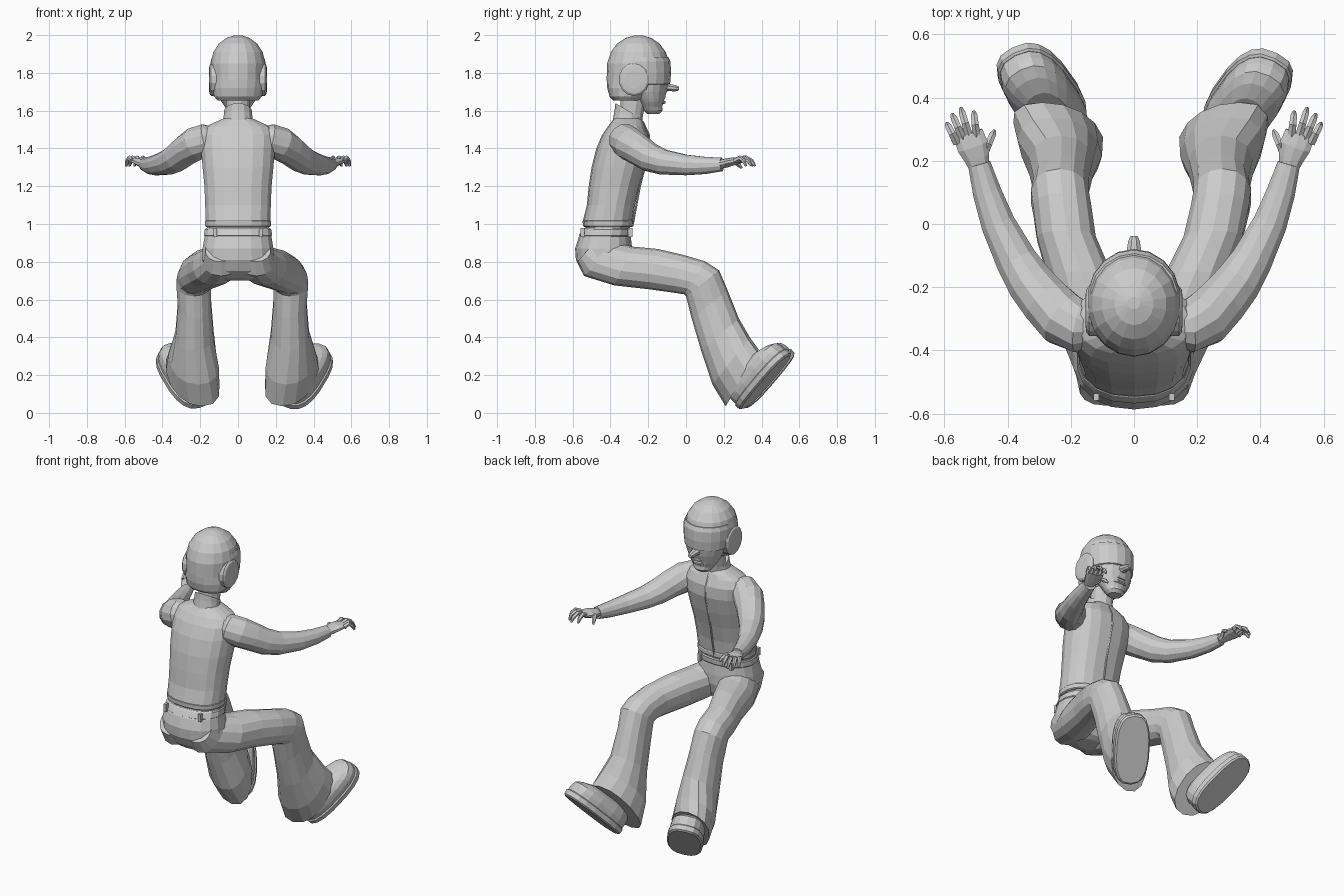
import bpy, bmesh, math
from mathutils import Vector as V


def ellipse(c, u, v, n=14, p=1.0):
    """Ring of points; p below 1 squares the section off."""
    c, u, v = V(c), V(u), V(v)
    out = []
    for i in range(n):
        a = 2 * math.pi * (i + 0.5) / n
        ca, sa = math.cos(a), math.sin(a)
        out.append(c + u * math.copysign(abs(ca) ** p, ca) + v * math.copysign(abs(sa) ** p, sa))
    return out


def loft(name, rings):
    bm = bmesh.new()
    vs = [[bm.verts.new(p) for p in r] for r in rings]
    n = len(rings[0])
    for a, b in zip(vs, vs[1:]):
        for i in range(n):
            j = (i + 1) % n
            bm.faces.new((a[i], a[j], b[j], b[i]))
    bm.faces.new(vs[0])
    bm.faces.new(vs[-1])
    bmesh.ops.recalc_face_normals(bm, faces=bm.faces)
    me = bpy.data.meshes.new(name)
    bm.to_mesh(me)
    bm.free()
    ob = bpy.data.objects.new(name, me)
    bpy.context.collection.objects.link(ob)
    return ob


def stack(name, rows, n=16, p=1.0):
    """Horizontal rings given as (z, back y, front y, half width)."""
    return loft(name, [ellipse((0, (b + f) / 2, z), (w, 0, 0), (0, (f - b) / 2, 0), n, p)
                       for z, b, f, w in rows])


def tube(name, pts, radii, n=10):
    """Tube along points; a radius may be a (wide, tall) pair."""
    pts = [V(p) for p in pts]
    rings = []
    for i, p in enumerate(pts):
        t = (pts[min(i + 1, len(pts) - 1)] - pts[max(i - 1, 0)]).normalized()
        up = V((0, 0, 1)) if abs(t.z) < 0.95 else V((0, 1, 0))
        s = t.cross(up).normalized()
        r = radii[i]
        a, b = r if isinstance(r, tuple) else (r, r)
        rings.append(ellipse(p, s * a, s.cross(t) * b, n))
    return loft(name, rings)


# torso, jacket hem, pelvis, waistband
stack("torso", [(.975, -.53, -.30, .165), (1.02, -.545, -.28, .174), (1.1, -.525, -.27, .176),
                (1.2, -.515, -.245, .18), (1.3, -.50, -.215, .19), (1.4, -.475, -.192, .198),
                (1.47, -.445, -.195, .2), (1.515, -.415, -.215, .175), (1.54, -.395, -.225, .12),
                (1.56, -.38, -.24, .075)], 18, .85)
stack("jacket_hem", [(.985, -.54, -.285, .172), (.99, -.546, -.278, .177),
                     (1.015, -.547, -.277, .177), (1.02, -.54, -.28, .172)], 18, .85)
stack("pelvis", [(.98, -.535, -.292, .17), (.93, -.568, -.292, .18), (.87, -.587, -.285, .19),
                 (.81, -.583, -.285, .192), (.75, -.553, -.30, .165), (.715, -.51, -.32, .125),
                 (.70, -.46, -.35, .07)], 18, .9)
stack("waistband", [(.935, -.56, -.29, .178), (.94, -.568, -.285, .183), (.97, -.55, -.283, .179),
                    (.975, -.54, -.29, .174)], 18, .88)
for k, (x, y) in enumerate([(.12, -.548), (-.12, -.548), (.11, -.295), (-.11, -.295)]):
    tube("belt_loop_%d" % k, [(x, y, .93), (x, y, .978)], [(.012, .016)] * 2, 4)
tube("front_zip", [(0, -.281, 1.0), (0, -.244, 1.2), (0, -.192, 1.4), (0, -.195, 1.47), (0, -.228, 1.54)],
     [.005] * 5, 6)

# neck and slanted collar
stack("neck", [(1.5, -.36, -.235, .066), (1.58, -.35, -.225, .064), (1.69, -.35, -.2, .068)], 12)
loft("collar", [ellipse((0, -.31, 1.53), (.085, 0, 0), (0, .08, -.01)),
                ellipse((0, -.305, 1.57), (.077, 0, 0), (0, .073, -.03)),
                ellipse((0, -.302, 1.597), (.074, 0, 0), (0, .072, -.043)),
                ellipse((0, -.30, 1.59), (.066, 0, 0), (0, .062, -.04))])

# helmet, flush visor, ear pads, face
stack("helmet", [(1.655, -.385, -.24, .11), (1.675, -.405, -.21, .128), (1.72, -.417, -.17, .137),
                 (1.765, -.42, -.10, .143), (1.85, -.418, -.088, .147), (1.91, -.398, -.107, .133),
                 (1.955, -.365, -.14, .103), (1.985, -.32, -.185, .062), (1.999, -.27, -.23, .02)], 18)
stack("visor", [(1.738, -.36, -.095, .132), (1.742, -.38, -.084, .141), (1.80, -.39, -.079, .147),
                (1.86, -.39, -.082, .147), (1.885, -.37, -.094, .139)], 18)
for s, side in ((1, "right"), (-1, "left")):
    loft(side + "_ear_pad", [ellipse((s * x, -.275, 1.765), (0, r * .92, 0), (0, 0, r), 14)
                             for x, r in ((.09, .088), (.142, .088), (.151, .076), (.154, .05))])
stack("face", [(1.755, -.30, -.09, .125), (1.70, -.29, -.10, .112), (1.665, -.265, -.112, .098),
               (1.645, -.25, -.118, .088), (1.62, -.235, -.125, .07), (1.60, -.225, -.122, .058),
               (1.582, -.205, -.14, .04)])
tube("nose", [(0, -.12, 1.725), (0, -.085, 1.722), (0, -.055, 1.718), (0, -.038, 1.717)],
     [(.034, .026), (.025, .02), (.02, .018), (.012, .011)], 8)
for nm, z in (("upper_lip", 1.672), ("lower_lip", 1.645)):
    tube(nm, [(-.045, -.133, z), (-.02, -.117, z), (.02, -.117, z), (.045, -.133, z)],
         [.004, .01, .01, .004], 6)


def arm(s, side):
    tube(side + "_arm", [(s * x, y, z) for x, y, z in
         [(.10, -.325, 1.455), (.17, -.325, 1.447), (.225, -.30, 1.425), (.275, -.25, 1.392),
          (.325, -.19, 1.352), (.37, -.12, 1.327), (.43, 0, 1.312), (.465, .1, 1.31), (.49, .19, 1.315)]],
         [.055, .085, .089, .083, .077, .068, .056, .047, .037], 12)
    tube(side + "_palm", [(s * .488, .17, 1.315), (s * .498, .21, 1.322), (s * .51, .245, 1.33),
                          (s * .525, .285, 1.335)],
         [(.031, .024), (.042, .024), (.052, .022), (.05, .015)], 10)
    # base and tip of each finger, thumb last
    fingers = [(.561, .258, .592, .318), (.543, .272, .575, .347), (.523, .28, .548, .366),
               (.499, .28, .507, .355), (.475, .22, .442, .295)]
    for k, (x0, y0, x1, y1) in enumerate(fingers):
        drop = .0 if k < 4 else .02
        tube("%s_finger_%d" % (side, k), [
            (s * x0, y0, 1.335 - drop), (s * (x0 + (x1 - x0) * .45), y0 + (y1 - y0) * .45, 1.35 - drop),
            (s * (x0 + (x1 - x0) * .8), y0 + (y1 - y0) * .8, 1.333 - drop), (s * x1, y1, 1.307 - drop * .5)],
            [.015, .013, .012, .006], 6)


# flared trouser leg rings: x, rear y z, front y z, half width
LEG = [(.088, -.575, .80, -.47, .92, .085), (.098, -.54, .725, -.36, .90, .098),
       (.14, -.38, .675, -.28, .88, .118), (.195, -.2, .655, -.15, .868, .105),
       (.25, -.07, .637, -.02, .838, .095), (.272, -.01, .628, .10, .803, .094),
       (.28, 0, .618, .175, .755, .093), (.275, .03, .5, .22, .65, .09),
       (.275, .08, .33, .28, .50, .103), (.28, .14, .15, .338, .40, .13),
       (.285, .21, .035, .385, .335, .132)]


def leg(s, side, inset, sole):
    rings = []
    for i, (x, by, bz, fy, fz, w) in enumerate(LEG):
        x -= inset * min(1, i / 5)
        skew = .05 * max(0, i - 8) / 2
        rings.append(ellipse((s * x, (by + fy) / 2, (bz + fz) / 2), (w, 0, 0),
                             (s * skew, (fy - by) / 2, (fz - bz) / 2), 14, .9))
    loft(side + "_trouser_leg", rings)
    # shoe: toe axis, upward axis and sideways axis of the tilted foot
    a = V((s * .42, .58, .69)).normalized()
    up = V((-s * .19, -.64, .67))
    up = (up - a * up.dot(a)).normalized()
    lat = a.cross(up)

    def foot(name, rows):
        loft(name, [ellipse(V(sole) + up * h + a * c, lat * w, a * l, 18, .75) for h, c, w, l in rows])
    foot(side + "_sole", [(0, 0, .095, .20), (.008, 0, .104, .21), (.036, 0, .106, .212),
                          (.042, 0, .099, .206)])
    foot(side + "_shoe_upper", [(.036, 0, .098, .204), (.07, 0, .102, .205), (.10, -.003, .097, .198),
                                (.122, -.015, .083, .175), (.14, -.035, .062, .14)])


for s, side in ((1, "right"), (-1, "left")):
    arm(s, side)
leg(1, "right", 0, (.366, .424, .162))
leg(-1, "left", .045, (-.298, .442, .165))
